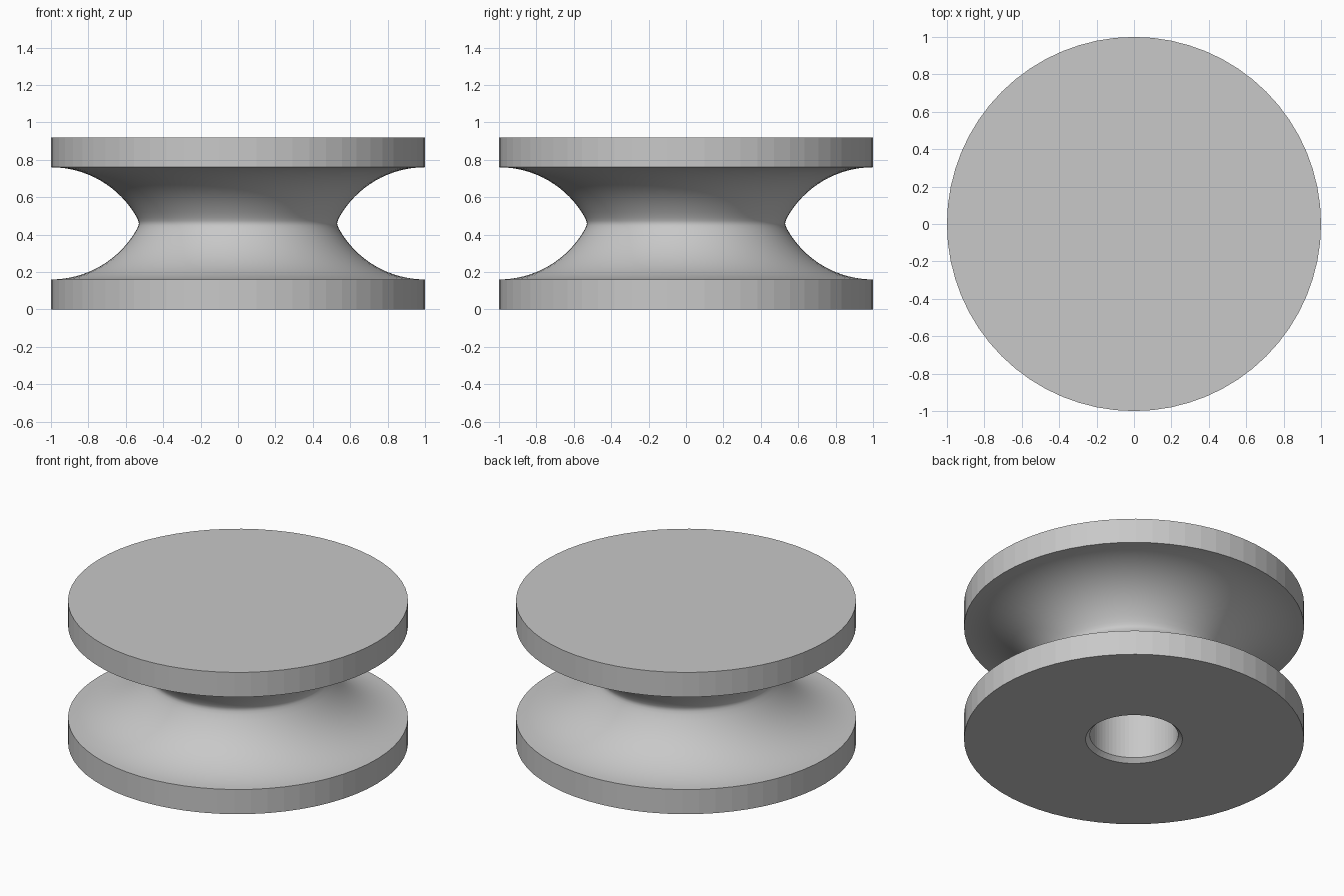
import bpy, bmesh, math

cube = bpy.data.objects.get("Cube")
if cube:
    bpy.data.objects.remove(cube, do_unlink=True)

SIDES = 64
HEIGHT = 0.92
MIDDLE = HEIGHT / 2
HALF_GROOVE = 0.30     # half the groove opening
GROOVE_RADIUS = 0.527
HOLE_RADIUS, CHAMFER, HOLE_DEPTH = 0.26, 0.025, 0.6

# One plain material
grey = bpy.data.materials.new("plain grey")
grey.use_nodes = True
colour = (0.58, 0.58, 0.58, 1)
grey.diffuse_color = colour
grey.node_tree.nodes["Principled BSDF"].inputs["Base Color"].default_value = colour

# Upper half of the groove: an arc leaving the rim horizontally, ending at the waist
upper = []
steps = 16
end = math.acos((0.03 - HALF_GROOVE + GROOVE_RADIUS) / GROOVE_RADIUS)
for i in range(steps + 1):
    a = end * i / steps
    upper.append((1 - GROOVE_RADIUS * math.sin(a),
                  HALF_GROOVE - GROOVE_RADIUS + GROOVE_RADIUS * math.cos(a)))
upper.append((0.533, 0.013))
groove = [(r, MIDDLE - z) for r, z in upper]
groove += [(0.53, MIDDLE)] + [(r, MIDDLE + z) for r, z in reversed(upper)]

# Full section: blind hole, chamfer, lower rim, groove, upper rim, top
profile = [(0, HOLE_DEPTH), (HOLE_RADIUS, HOLE_DEPTH), (HOLE_RADIUS, CHAMFER),
           (HOLE_RADIUS + CHAMFER, 0), (1, 0)]
profile += groove + [(1, HEIGHT), (0, HEIGHT)]

# Revolve the section around the upright axis
bm = bmesh.new()
verts = [bm.verts.new((r, 0, z)) for r, z in profile]
edges = [bm.edges.new(pair) for pair in zip(verts, verts[1:])]
bmesh.ops.spin(bm, geom=verts + edges, cent=(0, 0, 0), axis=(0, 0, 1),
               angle=math.tau, steps=SIDES, use_duplicate=False)
bmesh.ops.remove_doubles(bm, verts=bm.verts[:], dist=0.0005)
bmesh.ops.recalc_face_normals(bm, faces=bm.faces[:])

# Smooth groove, crisp rims and hole
for face in bm.faces:
    centre = face.calc_center_median()
    in_groove = abs(centre.z - MIDDLE) < HALF_GROOVE
    face.smooth = in_groove and centre.xy.length > HOLE_RADIUS + CHAMFER
for edge in bm.edges:
    edge.smooth = edge.calc_face_angle(0) < math.radians(35)

mesh = bpy.data.meshes.new("grooved_knob")
bm.to_mesh(mesh)
bm.free()
mesh.materials.append(grey)
knob = bpy.data.objects.new("grooved_knob", mesh)
bpy.context.collection.objects.link(knob)
